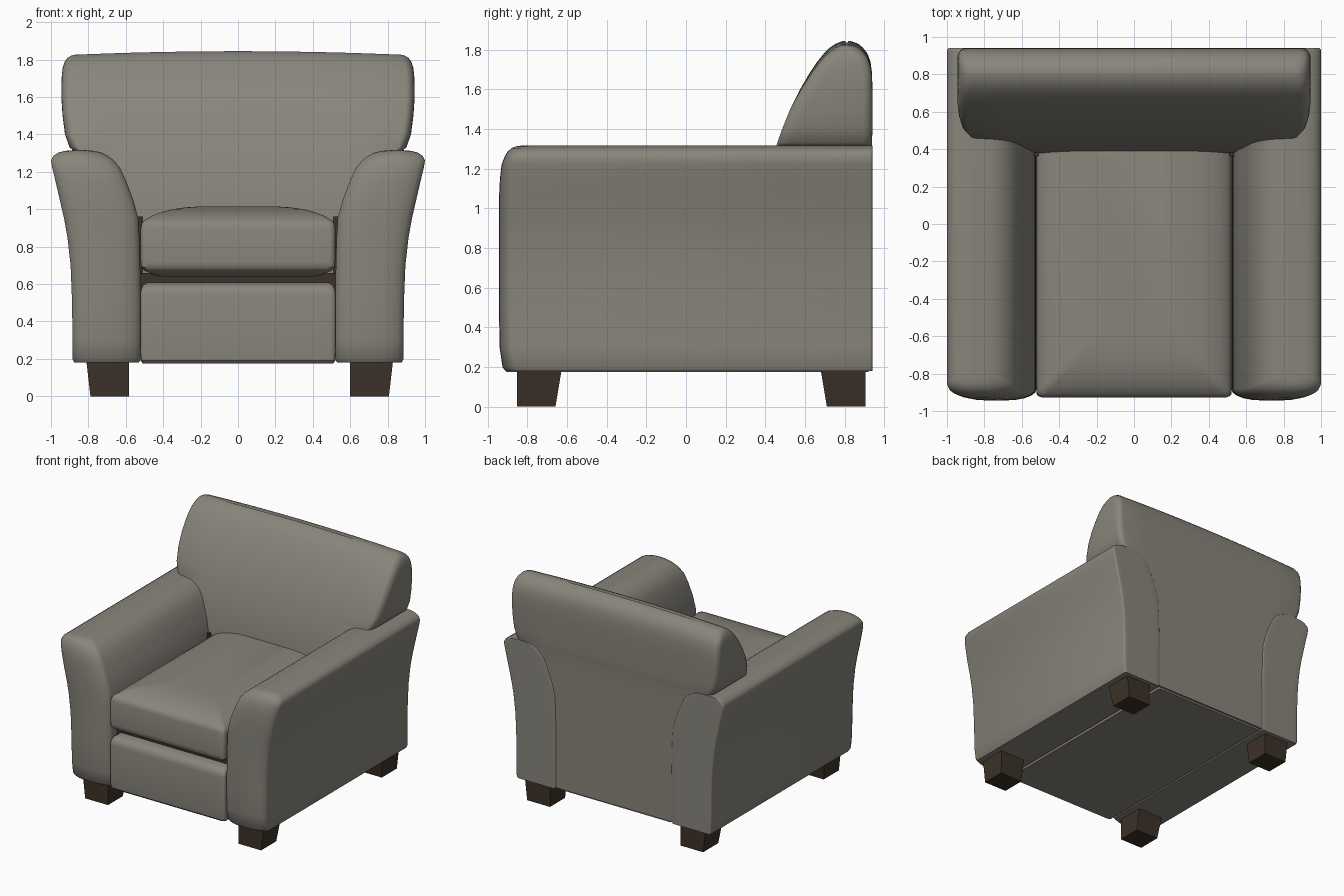
import bpy
import bmesh
import math

if "Cube" in bpy.data.objects:
    bpy.data.objects.remove(bpy.data.objects["Cube"], do_unlink=True)


def make_material(name, colour):
    mat = bpy.data.materials.new(name)
    mat.use_nodes = True
    mat.diffuse_color = colour
    mat.node_tree.nodes["Principled BSDF"].inputs["Base Color"].default_value = colour
    return mat


fabric = make_material("grey_brown_fabric", (0.25, 0.235, 0.2, 1))
wood = make_material("dark_brown_wood", (0.045, 0.032, 0.021, 1))


def corner_ring(x0, x1, y0, y1, front, back, steps=5, across=8):
    """Rectangle with elliptical corners; front and back are (rx, ry) radii."""
    points = []
    corners = [(x0, y0, 1, 1, front, math.pi), (x1, y0, -1, 1, front, 1.5 * math.pi),
               (x1, y1, -1, -1, back, 0), (x0, y1, 1, -1, back, 0.5 * math.pi)]
    for index, (cx, cy, sx, sy, (rx, ry), start) in enumerate(corners):
        rx = min(rx, 0.45 * (x1 - x0))
        ry = min(ry, 0.45 * (y1 - y0))
        arc = []
        for i in range(steps + 1):
            a = start + 0.5 * math.pi * i / steps
            arc.append((cx + sx * rx + rx * math.cos(a), cy + sy * ry + ry * math.sin(a)))
        # extra points along the front and back edges
        if index in (1, 3):
            px, py = points[-1]
            qx, qy = arc[0]
            for i in range(1, across):
                t = i / across
                points.append((px + (qx - px) * t, py + (qy - py) * t))
        points += arc
    return points


def loft(name, rows, front, back, material, bend=None, smooth=True):
    """Stack rounded rectangles given as (z, x0, x1, y0, y1) into a solid."""
    bm = bmesh.new()
    rings = []
    for z, x0, x1, y0, y1 in rows:
        ring = []
        for x, y in corner_ring(x0, x1, y0, y1, front, back):
            ring.append(bm.verts.new((x, y, z - (bend(x, z) if bend else 0))))
        rings.append(ring)
    count = len(rings[0])
    for low, high in zip(rings, rings[1:]):
        for i in range(count):
            j = (i + 1) % count
            bm.faces.new((low[i], low[j], high[j], high[i]))
    bm.faces.new(rings[0][::-1])
    bm.faces.new(rings[-1])
    return finish(name, bm, material, smooth)


def finish(name, bm, material, smooth):
    bmesh.ops.recalc_face_normals(bm, faces=bm.faces)
    mesh = bpy.data.meshes.new(name)
    bm.to_mesh(mesh)
    bm.free()
    mesh.materials.append(material)
    obj = bpy.data.objects.new(name, mesh)
    bpy.context.collection.objects.link(obj)
    if smooth:
        bpy.ops.object.select_all(action="DESELECT")
        obj.select_set(True)
        bpy.context.view_layer.objects.active = obj
        bpy.ops.object.shade_smooth_by_angle(angle=math.radians(40))
    return obj


# Flared arms: height, inner x, outer x, front y
arm_rows = [
    (0.18, 0.53, 0.875, -0.91), (0.2, 0.52, 0.885, -0.925), (0.3, 0.52, 0.885, -0.94),
    (0.5, 0.52, 0.887, -0.943), (0.7, 0.523, 0.895, -0.943), (0.85, 0.527, 0.912, -0.943),
    (0.95, 0.533, 0.93, -0.943), (1.05, 0.56, 0.953, -0.943), (1.15, 0.598, 0.976, -0.938),
    (1.22, 0.63, 0.993, -0.93), (1.26, 0.663, 1, -0.915), (1.285, 0.695, 0.988, -0.9),
    (1.303, 0.73, 0.96, -0.88), (1.312, 0.77, 0.925, -0.86), (1.316, 0.82, 0.88, -0.83)]
for side, sign in (("left", 1), ("right", -1)):
    rows = [(z, min(sign * a, sign * b), max(sign * a, sign * b), y, 0.941)
            for z, a, b, y in arm_rows]
    loft(side + "_arm", rows, (0.16, 0.06), (0.015, 0.015), fabric)

# Backrest: hidden between the arms below, wider above them
# height, half width, front y, back y
back_rows = [
    (0.19, 0.78, 0.4, 0.935), (0.95, 0.78, 0.38, 0.935), (1.15, 0.78, 0.415, 0.936),
    (1.305, 0.78, 0.452, 0.936), (1.315, 0.88, 0.456, 0.937), (1.33, 0.9, 0.46, 0.938),
    (1.4, 0.925, 0.485, 0.94), (1.5, 0.938, 0.525, 0.94), (1.6, 0.944, 0.575, 0.94),
    (1.68, 0.944, 0.622, 0.938), (1.74, 0.942, 0.662, 0.93), (1.78, 0.937, 0.695, 0.915),
    (1.81, 0.927, 0.725, 0.892), (1.83, 0.912, 0.755, 0.868), (1.842, 0.89, 0.785, 0.835),
    (1.845, 0.87, 0.8, 0.82)]
loft("backrest", [(z, -w, w, a, b) for z, w, a, b in back_rows],
     (0.045, 0.08), (0.045, 0.05), fabric,
     bend=lambda x, z: 0.025 * x * x * min(1, max(0, (z - 1.5) / 0.25)))

# Front panel and underside
base_rows = [(0.175, 0.02), (0.19, 0.005), (0.25, 0), (0.54, 0), (0.57, 0.006),
             (0.595, 0.025), (0.607, 0.06)]
loft("seat_base", [(z, -0.522 + d * 0.6, 0.522 - d * 0.6, -0.925 + d, 0.92) for z, d in base_rows],
     (0.03, 0.02), (0.01, 0.01), fabric)

# Seat cushion with domed top and bottom: height, inset
cushion_rows = [(0.625, 0.2), (0.635, 0.13), (0.65, 0.07), (0.672, 0.018), (0.69, 0.002),
                (0.72, 0), (0.9, 0), (0.925, 0.006), (0.94, 0.018), (0.965, 0.06),
                (0.985, 0.11), (1, 0.17), (1.01, 0.24), (1.015, 0.32)]
loft("seat_cushion", [(z, -0.52 + d, 0.52 - d, -0.927 + d, 0.48 - d * 0.3)
                      for z, d in cushion_rows],
     (0.03, 0.03), (0.03, 0.03), fabric)

# Dark frame showing in the gaps around the cushion
loft("inner_frame", [(z, -0.535, 0.535, -0.82, 0.5) for z in (0.4, 0.66)],
     (0.01, 0.01), (0.01, 0.01), wood, smooth=False)
for sign in (1, -1):
    loft("rear_gap_filler", [(z, sign * 0.54 - 0.03, sign * 0.54 + 0.03, 0.36, 0.45)
                             for z in (0.6, 0.96)],
         (0.01, 0.01), (0.01, 0.01), wood, smooth=False)


# Block legs, straight on two sides and tapered on the others
def leg(name, inner, outer, near, far, taper_x, taper_y):
    bm = bmesh.new()
    bottom, top = [], []
    for x, y in ((0, 0), (1, 0), (1, 1), (0, 1)):
        px = outer if x else inner
        py = far if y else near
        top.append(bm.verts.new((px, py, 0.2)))
        bottom.append(bm.verts.new((px + taper_x * x, py + taper_y * y, 0)))
    for i in range(4):
        j = (i + 1) % 4
        bm.faces.new((bottom[i], bottom[j], top[j], top[i]))
    bm.faces.new(bottom[::-1])
    bm.faces.new(top)
    finish(name, bm, wood, False)


for side, inner, outer, taper in (("left", 0.6, 0.83, -0.023), ("right", -0.582, -0.812, 0.023)):
    leg("front_" + side + "_leg", inner, outer, -0.853, -0.625, taper, -0.033)
    leg("back_" + side + "_leg", inner, outer, 0.905, 0.677, taper, 0.033)
